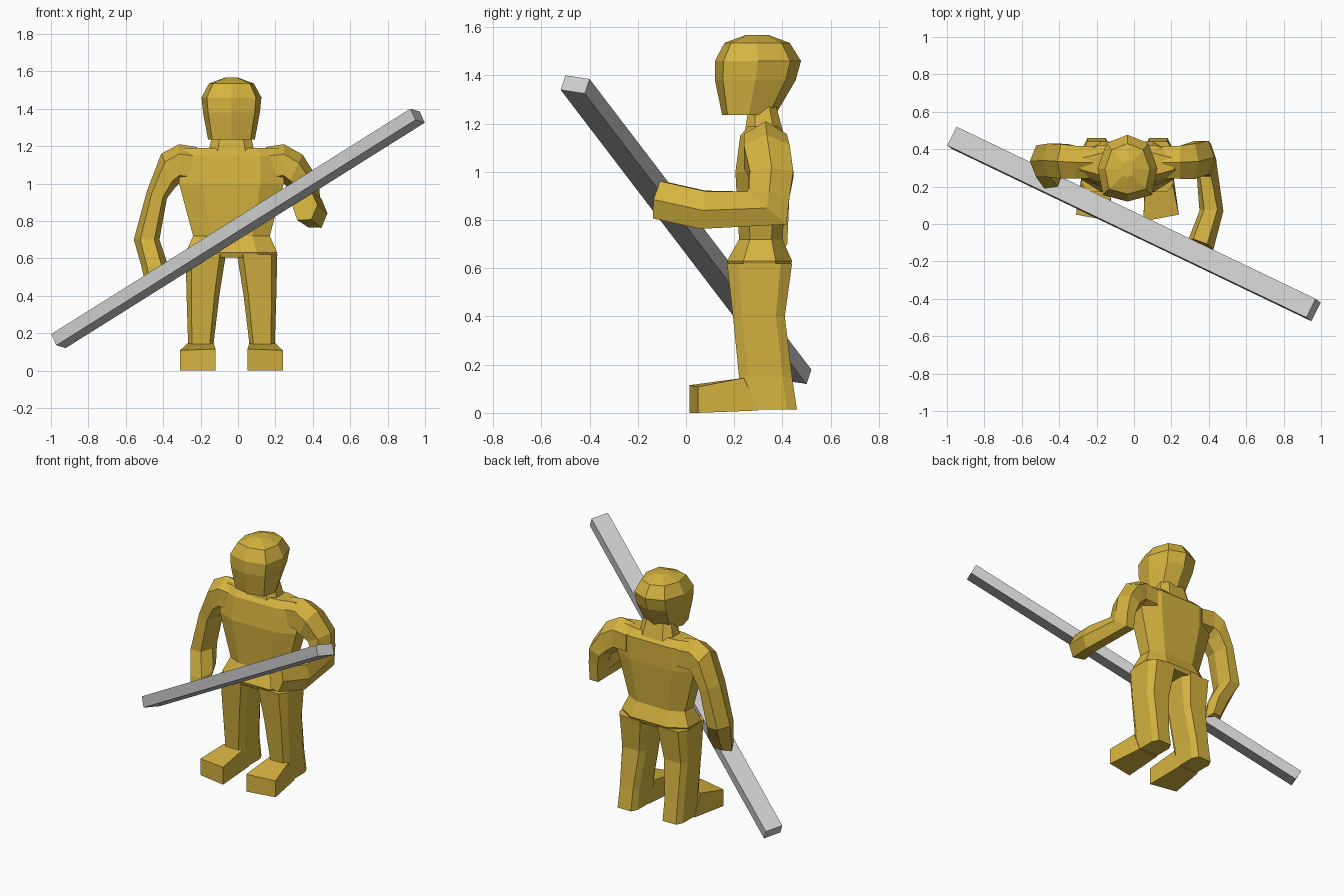
import bpy, bmesh
from mathutils import Vector, Matrix

MID = -0.035  # centre line of the figure
gold = bpy.data.materials.new("gold")
gold.diffuse_color = (0.66, 0.45, 0.05, 1)


def loft(name, rings, loc=(0, 0, 0), mirror=False, mat=gold):
    """Skin a list of equal-length point rings and cap both ends."""
    bm = bmesh.new()
    vs = [[bm.verts.new(p) for p in r] for r in rings]
    n = len(vs[0])
    for a, b in zip(vs, vs[1:]):
        for i in range(n):
            j = (i + 1) % n
            bm.faces.new((a[i], a[j], b[j], b[i]))
    bm.faces.new(vs[0])
    bm.faces.new(vs[-1])
    bmesh.ops.recalc_face_normals(bm, faces=bm.faces)
    me = bpy.data.meshes.new(name)
    bm.to_mesh(me)
    bm.free()
    ob = bpy.data.objects.new(name, me)
    bpy.context.collection.objects.link(ob)
    ob.location = loc
    if mirror:
        ob.modifiers.new("mirror", 'MIRROR')
    if mat:
        me.materials.append(mat)
    return ob


def level(shape, z, x0, x1, y0, y1):
    """Horizontal ring: unit shape fitted in an x/y range."""
    return [((x0 + x1) / 2 + u * (x1 - x0) / 2,
             (y0 + y1) / 2 + v * (y1 - y0) / 2, z) for u, v in shape]


def octagon(a, b):
    return [(1, -a), (1, a), (b, 1), (-b, 1), (-1, a), (-1, -a), (-b, -1), (b, -1)]


# head and neck
HEAD = [(0, -1), (.82, -.8), (1, 0), (.7, .75), (0, 1), (-.7, .75), (-1, 0), (-.82, -.8)]
head = [(1.235, .125, .15, .37), (1.38, .152, .12, .455), (1.46, .16, .12, .477),
        (1.535, .12, .16, .43), (1.568, .03, .25, .34)]
loft("head", [level(HEAD, z, -h, h, a, b) for z, h, a, b in head], (MID, 0, 0))
loft("neck", [level(octagon(.5, .6), 1.14, -.13, .13, .24, .41),
              level(octagon(.5, .6), 1.27, -.10, .10, .26, .375)], (MID, 0, 0))

# torso from hips to shoulders
torso = [(.605, .235, .18, .43), (.63, .245, .17, .44), (.72, .205, .22, .40),
         (1.0, .28, .205, .42), (1.15, .28, .225, .42), (1.19, .25, .26, .38)]
loft("torso", [level(octagon(.5, .55), z, -h, h, a, b) for z, h, a, b in torso], (MID, 0, 0))

# legs and feet
leg = [(.62, .03, .245, .17, .44), (.40, .065, .24, .195, .41),
       (.15, .095, .232, .22, .44), (.015, .095, .235, .22, .46)]
loft("legs", [level(octagon(.65, .7), *r) for r in leg], (MID, 0, 0), True)
foot = [[(.095, .30, .01), (.24, .30, .01), (.235, .24, .145), (.095, .24, .145)],
        [(.085, .015, 0), (.275, .05, 0), (.275, .05, .108), (.085, .015, .115)]]
loft("feet", foot, (MID, 0, 0), True)

# arms: each section has an inner point, an outer point and a half-depth vector
HEX = [(1, 0), (.5, 1), (-.6, 1), (-1, 0), (-.6, -1), (.5, -1)]


def arm(name, sections):
    rings = []
    for inner, outer, v in sections:
        a, b, v = Vector(inner), Vector(outer), Vector(v)
        rings.append([(a + b) / 2 + (b - a) / 2 * s + v * t for s, t in HEX])
    loft(name, rings)


arm("lowered_arm", [
    ((-.22, .33, 1.0), (-.22, .33, 1.195), (0, .085, 0)),
    ((-.315, .33, 1.0), (-.315, .33, 1.21), (0, .088, 0)),
    ((-.335, .335, .98), (-.41, .335, 1.16), (0, .092, 0)),
    ((-.38, .34, .92), (-.487, .34, .96), (0, .09, 0)),
    ((-.42, .335, .70), (-.557, .335, .70), (0, .085, 0)),
    ((-.38, .28, .58), (-.52, .27, .57), (0, .075, .02)),
    ((-.39, .245, .485), (-.50, .235, .485), (0, .055, .02))])
arm("bent_arm", [
    ((.15, .33, 1.0), (.15, .33, 1.195), (0, .085, 0)),
    ((.245, .33, 1.0), (.245, .33, 1.21), (0, .088, 0)),
    ((.265, .335, .98), (.345, .335, 1.155), (0, .095, 0)),
    ((.30, .355, .96), (.43, .355, 1.02), (0, .09, 0)),
    ((.325, .345, .91), (.44, .345, .915), (0, .085, -.012)),
    ((.33, .335, .85), (.44, .335, .85), (0, .082, -.068)),
    ((.35, .07, .845), (.478, .07, .84), (0, -.01, -.078)),
    ((.29, -.085, .88), (.425, -.135, .885), (0, -.015, -.077))])

# square staff held across the body
end = Vector((.96, -.46, .6025))
u, v = Vector((.025, .05, -.0075)), Vector((.0135, -.01, -.03))
mid = Vector((0, 0, .76))
loft("staff", [[mid + end * s + u * a + v * b for a, b in ((1, 1), (1, -1), (-1, -1), (-1, 1))]
               for s in (-1, 1)], mat=None)
